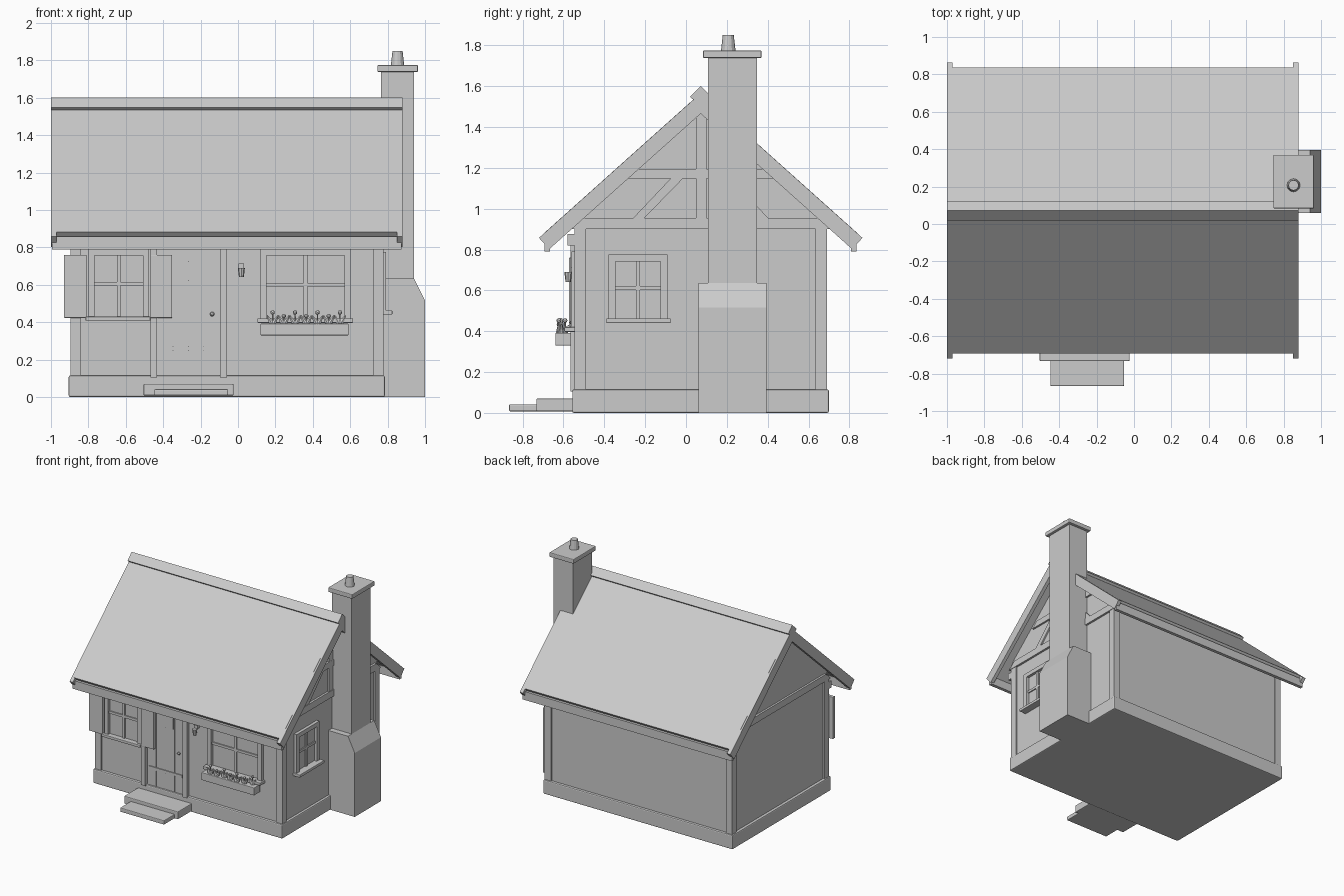
import bpy, bmesh, math, random
from mathutils import Vector

if "Cube" in bpy.data.objects:
    bpy.data.objects.remove(bpy.data.objects["Cube"])

random.seed(4)
C = 0.072        # y of the ridge
SLOPE = 0.895


def finish(name, bm, bevel=0):
    bmesh.ops.recalc_face_normals(bm, faces=bm.faces)
    me = bpy.data.meshes.new(name)
    bm.to_mesh(me)
    bm.free()
    ob = bpy.data.objects.new(name, me)
    bpy.context.collection.objects.link(ob)
    if bevel:
        m = ob.modifiers.new("edge", 'BEVEL')
        m.width, m.segments = bevel, 2
    return ob


def box(name, x0, x1, y0, y1, z0, z1, bevel=0):
    bm = bmesh.new()
    bmesh.ops.create_cube(bm, size=1)
    for v in bm.verts:
        v.co = ((x0 + x1) / 2 + v.co.x * (x1 - x0), (y0 + y1) / 2 + v.co.y * (y1 - y0),
                (z0 + z1) / 2 + v.co.z * (z1 - z0))
    return finish(name, bm, bevel)


def prism(name, pts, a0, a1, axis='x'):
    """Extrude a (y,z) profile along x, or an (x,z) profile along y."""
    bm = bmesh.new()
    place = (lambda p, a: (a, p[0], p[1])) if axis == 'x' else (lambda p, a: (p[0], a, p[1]))
    f = bm.faces.new([bm.verts.new(place(p, a0)) for p in pts])
    r = bmesh.ops.extrude_face_region(bm, geom=[f])
    d = Vector((a1 - a0, 0, 0) if axis == 'x' else (0, a1 - a0, 0))
    bmesh.ops.translate(bm, vec=d, verts=[g for g in r['geom'] if isinstance(g, bmesh.types.BMVert)])
    return finish(name, bm)


def cone(name, loc, r1, r2, h, seg=12, tilt=0):
    bm = bmesh.new()
    bmesh.ops.create_cone(bm, cap_ends=True, segments=seg, radius1=r1, radius2=r2, depth=h)
    ob = finish(name, bm)
    ob.location, ob.rotation_euler = loc, (0, tilt, 0)
    return ob


def ball(name, loc, r):
    bm = bmesh.new()
    bmesh.ops.create_icosphere(bm, subdivisions=2, radius=r)
    ob = finish(name, bm)
    ob.location = loc
    return ob


def chevron(name, top, reach, thick, x0, x1):
    """Inverted V roof section, symmetric about the ridge."""
    n = math.hypot(1, SLOPE)
    out = (reach, top - SLOPE * reach)
    inn = (reach - thick * SLOPE / n, out[1] - thick / n)
    apex = top - thick * n
    half = [(0, top), out, inn, (0, apex)]
    pts = [(C - d, z) for d, z in half] + [(C + d, z) for d, z in (inn, out)]
    return prism(name, pts, x0, x1)


# Walls, plinth, corner posts
e = 0.608
prism("walls", [(C - e, 0.05), (C + e, 0.05), (C + e, 0.972), (C, 1.52), (C - e, 0.972)], -0.882, 0.765)
box("plinth", -0.905, 0.785, -0.557, 0.70, 0, 0.115, 0.008)
for x0, x1 in ((-0.895, -0.84), (0.722, 0.778)):
    for y0, y1 in ((-0.546, -0.49), (0.635, 0.69)):
        box("corner_post", x0, x1, y0, y1, 0.11, 0.92)
box("front_eave_beam", -0.895, 0.778, -0.58, -0.53, 0.82, 0.875)

# Gable timbers
def under(z):
    return (1.47 - z) / SLOPE


def tie(name, z0, z1, x0, x1):
    a, b = under(z0), under(z1)
    prism(name, [(C - a, z0), (C + a, z0), (C + b, z1), (C - b, z1)], x0, x1)


tie("gable_tie_beam", 0.90, 0.955, 0.75, 0.782)
tie("gable_tie_beam_left", 0.90, 0.955, -0.898, -0.87)
tie("gable_collar", 1.147, 1.195, 0.75, 0.78)
box("king_post", 0.75, 0.779, 0.05, 0.10, 0.95, 1.47)
for s in (-1, 1):
    prism("gable_brace", [(C + s * d, z) for d, z in
          ((0.33, 0.955), (0.275, 0.955), (0.085, 1.15), (0.145, 1.15))], 0.75, 0.777)

# Roof
chevron("roof_slab", 1.567, 0.765, 0.035, -0.985, 0.865)
for x0, x1 in ((-1.0, -0.97), (0.85, 0.88)):
    chevron("barge_board", 1.566, 0.792, 0.075, x0, x1)
for y0, y1 in ((-0.692, -0.665), (0.809, 0.836)):
    box("eave_fascia", -0.995, 0.875, y0, y1, 0.79, 0.858)
prism("ridge_cap", [(C - 0.052, 1.548), (C, 1.60), (C + 0.052, 1.548), (C, 1.50)], -1.0, 0.88)

# Chimney
prism("chimney_base", [(0.76, 0), (1.0, 0), (1.0, 0.515), (0.94, 0.635), (0.76, 0.635)], 0.06, 0.395, 'y')
box("chimney_stack", 0.765, 0.94, 0.107, 0.347, 0.6, 1.745)
box("chimney_cap", 0.745, 0.962, 0.083, 0.37, 1.738, 1.775, 0.006)
pot = cone("chimney_pot", (0.853, 0.207, 1.81), 0.036, 0.027, 0.08)


# Windows: u runs along the wall, d is distance out from the wall face
def window(name, side, u0, u1, z0, z1, sill_u, sill_z, sill_out):
    def part(n, a, b, d, z0, z1, bevel=0):
        if side == 'front':
            box(name + n, a, b, -0.536 - d, -0.52, z0, z1, bevel)
        else:
            box(name + n, 0.75, 0.765 + d, a, b, z0, z1, bevel)
    w = 0.034
    um = (u0 + u1) / 2
    zm = (z0 + z1) / 2
    part("_pane", u0, u1, 0.003, z0, z1)
    part("_jamb", u0, u0 + w, 0.025, z0, z1)
    part("_jamb", u1 - w, u1, 0.025, z0, z1)
    part("_head", u0 + w, u1 - w, 0.025, z1 - w, z1)
    part("_upright_bar", um - 0.01, um + 0.01, 0.013, z0, z1 - w)
    part("_cross_bar", u0 + w, u1 - w, 0.012, zm - 0.01, zm + 0.01)
    part("_sill", sill_u[0], sill_u[1], sill_out, sill_z[0], sill_z[1], 0.004)


window("left_window", 'front', -0.80, -0.475, 0.42, 0.79, (-0.815, -0.468), (0.408, 0.43), 0.045)
window("right_window", 'front', 0.118, 0.603, 0.41, 0.79, (0.103, 0.615), (0.397, 0.42), 0.06)
window("side_window", 'right', -0.38, -0.09, 0.45, 0.775, (-0.39, -0.075), (0.44, 0.463), 0.06)
for x0, x1 in ((-0.93, -0.81), (-0.465, -0.352)):
    box("shutter", x0, x1, -0.573, -0.545, 0.423, 0.76, 0.003)

# Door
box("door", -0.43, -0.10, -0.541, -0.52, 0.11, 0.80)
for i in range(4):
    x = -0.427 + i * 0.082
    box("door_plank", x, x + 0.078, -0.545, -0.53, 0.115, 0.80)
for x0, x1 in ((-0.468, -0.432), (-0.097, -0.06)):
    box("door_post", x0, x1, -0.566, -0.53, 0.105, 0.82)
box("door_light", -0.335, -0.192, -0.552, -0.53, 0.62, 0.727)
box("door_strap", -0.412, -0.115, -0.552, -0.53, 0.247, 0.27)
ball("door_knob", (-0.138, -0.558, 0.443), 0.012)

# Wall lantern
box("lantern_bracket", 0.003, 0.033, -0.565, -0.53, 0.69, 0.715)
cone("lantern", (0.018, -0.577, 0.666), 0.013, 0.019, 0.05, 8)

# Flower box with plants
box("flower_box", 0.12, 0.592, -0.64, -0.562, 0.33, 0.392, 0.004)
for i in range(7):
    x = 0.185 + i * 0.06
    z = 0.455 if i % 2 == 0 else 0.436
    y = -0.605 + random.uniform(-0.02, 0.015)
    ball("flower", (x, y, z - 0.003), 0.012)
    cone("stem", (x, y, z - 0.035), 0.005, 0.004, 0.07, 6)
    for t in (-0.5, 0.5):
        cone("leaf", (x + t * 0.03, y, 0.41), 0.017, 0.004, 0.06, 6, t)

# Front steps
box("upper_step", -0.505, -0.023, -0.733, -0.54, 0.008, 0.07, 0.006)
box("lower_step", -0.447, -0.053, -0.867, -0.72, 0.008, 0.042, 0.006)
